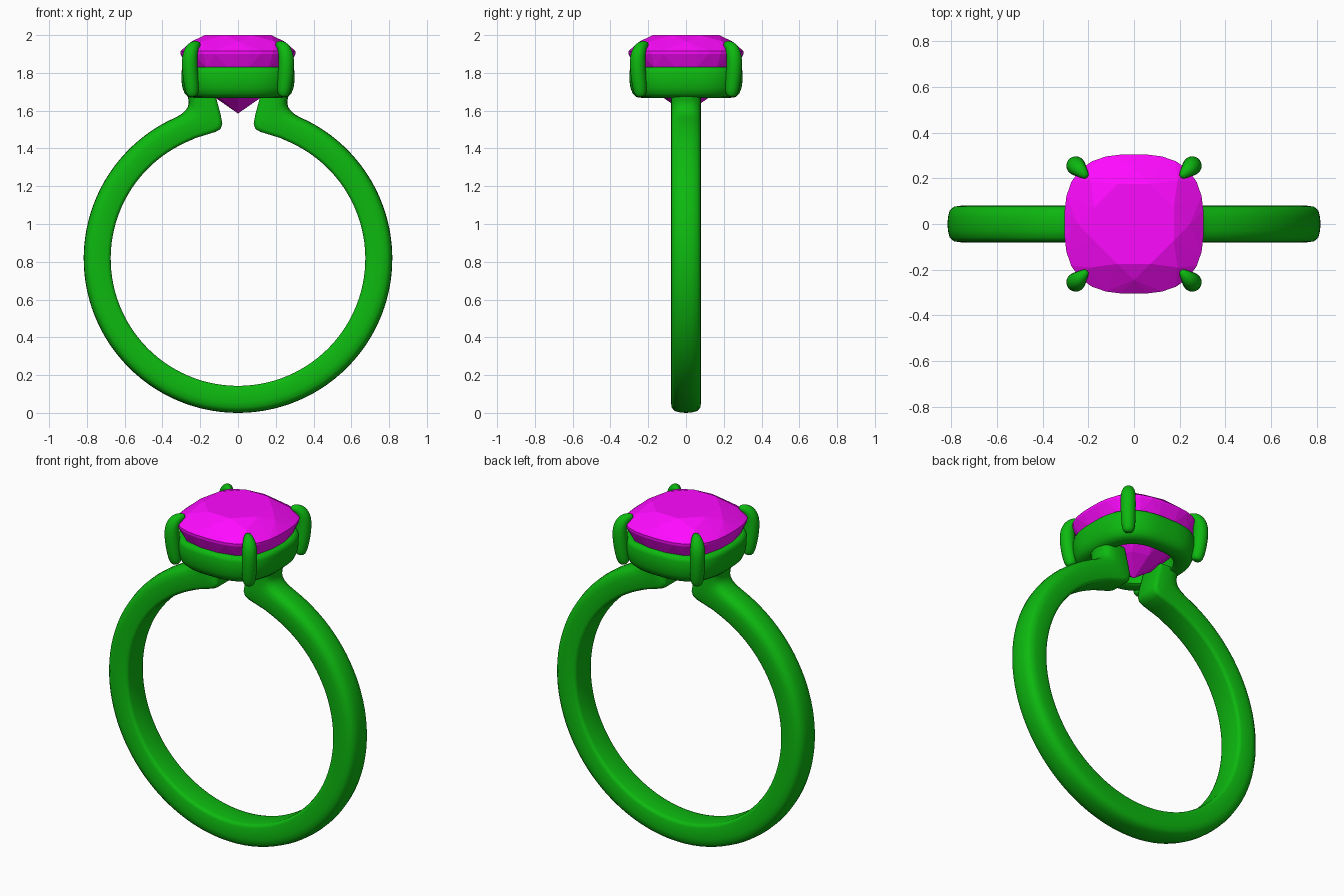
import bpy, bmesh, math
from mathutils import Vector

if "Cube" in bpy.data.objects:
    bpy.data.objects.remove(bpy.data.objects["Cube"])


def material(name, rgb):
    m = bpy.data.materials.new(name)
    m.diffuse_color = (*rgb, 1)
    m.use_nodes = True
    m.node_tree.nodes["Principled BSDF"].inputs["Base Color"].default_value = m.diffuse_color
    return m


METAL = material("green_metal", (0.004, 0.485, 0.005))
GEM = material("magenta_gem", (1.0, 0.003, 1.0))


def finish(name, bm, mat, smooth=True, mirror=None, subsurf=0):
    bmesh.ops.recalc_face_normals(bm, faces=bm.faces)
    me = bpy.data.meshes.new(name)
    bm.to_mesh(me)
    bm.free()
    ob = bpy.data.objects.new(name, me)
    bpy.context.collection.objects.link(ob)
    me.materials.append(mat)
    if smooth:
        bpy.ops.object.select_all(action='DESELECT')
        ob.select_set(True)
        bpy.context.view_layer.objects.active = ob
        bpy.ops.object.shade_smooth_by_angle(angle=math.radians(50))
    if subsurf:
        mod = ob.modifiers.new("smooth", 'SUBSURF')
        mod.levels = mod.render_levels = subsurf
    if mirror:
        mod = ob.modifiers.new("mirror", 'MIRROR')
        mod.use_axis = mirror
        mod.merge_threshold = 0.0005
    return ob


def loft(rings, closed=False, cap_start=False, cap_end=False):
    bm = bmesh.new()
    vs = [[bm.verts.new(p) for p in ring] for ring in rings]
    n = len(vs[0])
    for i in range(len(vs) if closed else len(vs) - 1):
        a, b = vs[i], vs[(i + 1) % len(vs)]
        for j in range(n):
            k = (j + 1) % n
            bm.faces.new((a[j], a[k], b[k], b[j]))
    if cap_start:
        bm.faces.new(vs[0])
    if cap_end:
        bm.faces.new(vs[-1])
    return bm


def cushion(a, size, z, n=2.75):
    """Point on a rounded-square outline at polar angle a."""
    c, s = math.cos(a), math.sin(a)
    r = size * (abs(c) ** n + abs(s) ** n) ** (-1 / n)
    return Vector((r * c, r * s, z))


# Band: half of the ring as (outer, inner) pairs, ending in the upturned shoulder
CZ, RO, RI = 0.817, 0.817, 0.674
pairs = []
for i in range(49):
    a = math.radians(-90 + 156 * i / 48)
    c, s = math.cos(a), math.sin(a)
    pairs.append(((RO * c, CZ + RO * s), (RI * c, CZ + RI * s)))
pairs += [((.312, 1.574), (.225, 1.455)), ((.292, 1.587), (.17, 1.472)),
          ((.275, 1.604), (.118, 1.488)), ((.265, 1.622), (.092, 1.503)),
          ((.261, 1.64), (.083, 1.53)), ((.263, 1.66), (.092, 1.58)),
          ((.27, 1.69), (.122, 1.69))]
half = [(.06, 0), (.073, .03), (.08, .13), (.08, .6), (.076, .8), (.06, .93), (.03, .985)]
section = half + [(0, 1)] + [(-y, t) for y, t in reversed(half)]
rings = [[(i[0] + (o[0] - i[0]) * t, y, i[1] + (o[1] - i[1]) * t) for y, t in section]
         for o, i in pairs]
finish("band", loft(rings, cap_end=True), METAL, mirror=(True, False, False))

# Seat: cushion-shaped collar under the stone
collar = [(.235, 1.668), (.262, 1.672), (.282, 1.69), (.294, 1.72), (.3, 1.76), (.3, 1.805),
          (.295, 1.822), (.28, 1.83), (.245, 1.83), (.2, 1.74), (.195, 1.675), (.205, 1.668)]
N = 96
rings = [[cushion(2 * math.pi * i / N, r, z) for r, z in collar] for i in range(N)]
finish("seat", loft(rings, closed=True), METAL)

# Prongs: tapered claws at the corners, path as (x = y, z, radius)
path = [(.238, 1.672, .026), (.243, 1.70, .040), (.252, 1.78, .045), (.257, 1.86, .046),
        (.252, 1.91, .044), (.235, 1.945, .034), (.203, 1.957, .015)]
pts = [Vector((d, d, z)) for d, z, r in path]
side = Vector((1, -1, 0)).normalized()
rings = []
for i, (d, z, r) in enumerate(path):
    t = (pts[min(i + 1, len(pts) - 1)] - pts[max(i - 1, 0)]).normalized()
    nrm = t.cross(side)
    rings.append([pts[i] + r * (math.cos(k * math.pi / 4) * side + math.sin(k * math.pi / 4) * nrm)
                  for k in range(8)])
finish("prongs", loft(rings, cap_start=True, cap_end=True), METAL,
       mirror=(True, True, False), subsurf=2)

# Stone: faceted cushion cut, tiers as (count, part-turn offset, size, z)
tiers = [(8, .5, .18, 2.0), (8, 0, .245, 1.967), (32, 0, .305, 1.915), (32, 0, .304, 1.9),
         (16, .5, .272, 1.828), (8, 0, .125, 1.672), (1, 0, 0, 1.585)]
bm = bmesh.new()
for count, off, size, z in tiers:
    for i in range(count):
        bm.verts.new(cushion(2 * math.pi * (i + off) / count, size, z))
bmesh.ops.convex_hull(bm, input=bm.verts)
loose = [v for v in bm.verts if not v.link_faces]
bmesh.ops.delete(bm, geom=loose, context='VERTS')
finish("stone", bm, GEM, smooth=False)
